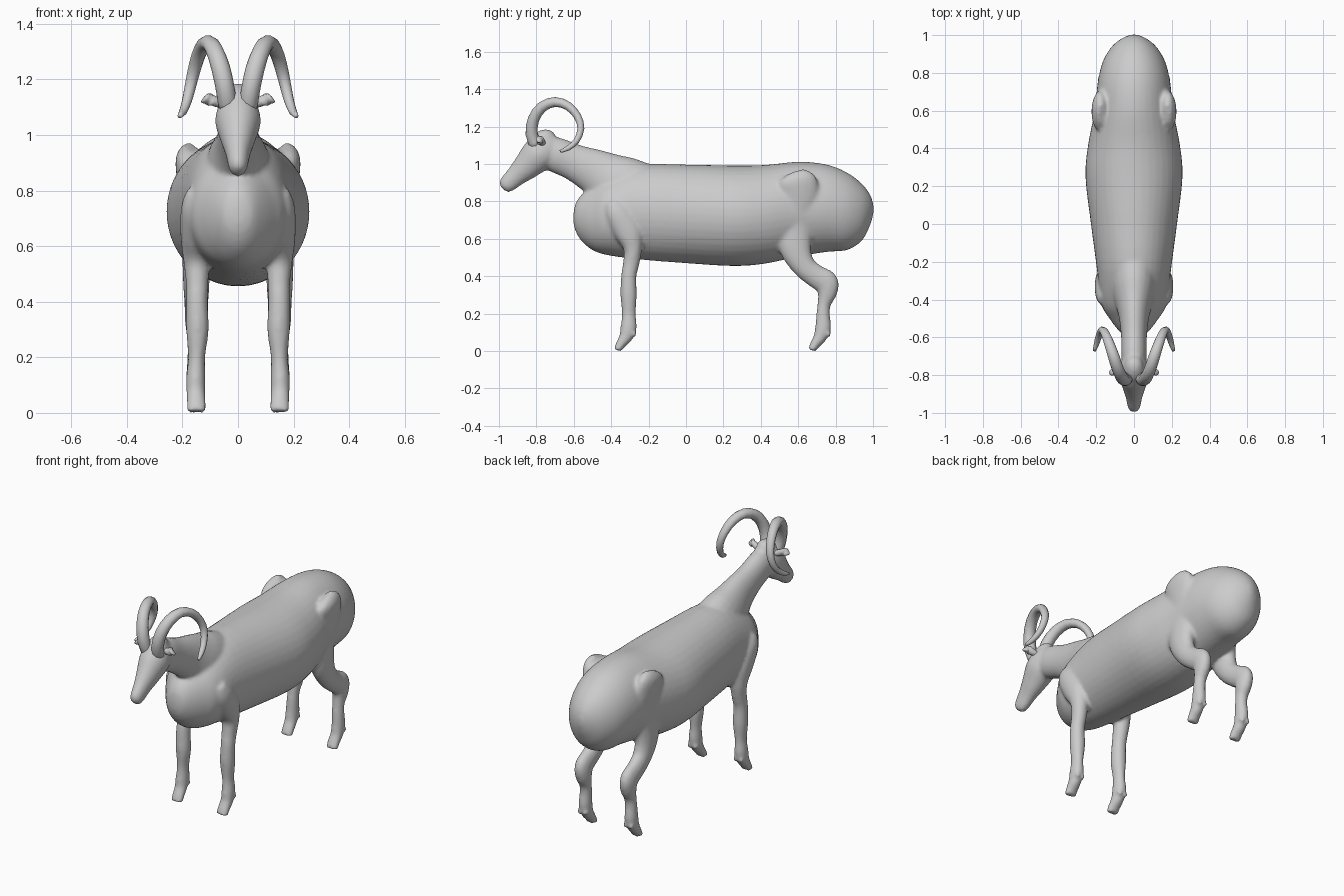
import bpy, bmesh
from mathutils import Vector


def spline(pts, n):
    """Catmull-Rom resampling of equal-length tuples."""
    out = []
    for i in range(len(pts) - 1):
        a, b, c, d = (pts[max(i - 1, 0)], pts[i], pts[i + 1], pts[min(i + 2, len(pts) - 1)])
        for k in range(n):
            t = k / n
            out.append([0.5 * (2 * q + (r - p) * t + (2 * p - 5 * q + 4 * r - s) * t * t
                               + (3 * q - p - 3 * r + s) * t ** 3)
                        for p, q, r, s in zip(a, b, c, d)])
    out.append(list(pts[-1]))
    return out


def loft(bm, pts, sides=24, n=4, mirror=1, upright=False):
    """Skin ellipses (x, y, z, half width, half depth) strung along a path."""
    from math import cos, sin, tau
    pts = spline(pts, n)
    rings = []
    for i, (x, y, z, w, h) in enumerate(pts):
        t = Vector(pts[min(i + 1, len(pts) - 1)][:3]) - Vector(pts[max(i - 1, 0)][:3])
        if upright:
            t = Vector((0, 1, 0))
        t.normalize()
        u = Vector((1, 0, 0))
        u = (u - t * u.dot(t)).normalized()
        v = t.cross(u)
        w, h = max(w, 0.003), max(h, 0.003)
        ring = []
        for k in range(sides):
            a = tau * k / sides
            p = Vector((x, y, z)) + u * w * cos(a) + v * h * sin(a)
            ring.append(bm.verts.new((p.x * mirror, p.y, max(p.z, 0.0))))
        rings.append(ring)
    faces = [bm.faces.new(rings[0]), bm.faces.new(rings[-1])]
    for a, b in zip(rings, rings[1:]):
        for k in range(sides):
            j = (k + 1) % sides
            faces.append(bm.faces.new((a[k], a[j], b[j], b[k])))
    bmesh.ops.recalc_face_normals(bm, faces=faces)


def make(name, bm):
    me = bpy.data.meshes.new(name)
    bm.to_mesh(me)
    bm.free()
    for p in me.polygons:
        p.use_smooth = True
    ob = bpy.data.objects.new(name, me)
    bpy.context.collection.objects.link(ob)
    return ob


# Torso: (y, top, bottom, half width)
torso = [(-.602, .73, .69, .012), (-.592, .785, .645, .05), (-.56, .835, .59, .085),
         (-.50, .88, .54, .13), (-.42, .93, .513, .175), (-.25, .995, .49, .195),
         (0, .997, .47, .228), (.25, .992, .455, .257), (.42, .995, .467, .243),
         (.6, 1.012, .505, .208), (.75, .998, .53, .192), (.86, .955, .54, .165),
         (.94, .895, .59, .117), (.985, .835, .675, .06), (1.003, .78, .74, .012)]
body = bmesh.new()
loft(body, [(0, y, (a + b) / 2, w, (a - b) / 2) for y, a, b, w in torso], 40, 4, upright=True)

# Neck
loft(body, [(0, -.20, .82, .13, .17), (0, -.36, .885, .115, .165), (0, -.48, .955, .082, .125),
            (0, -.60, 1.01, .068, .098), (0, -.71, 1.055, .066, .092), (0, -.79, 1.08, .05, .06)])
# Head with skull bump and tapering muzzle
loft(body, [(0, -.70, 1.145, .03, .03), (0, -.735, 1.10, .066, .085), (0, -.79, 1.05, .082, .092),
            (0, -.85, .99, .064, .075), (0, -.91, .935, .045, .056), (0, -.955, .893, .036, .047),
            (0, -.975, .875, .026, .034), (0, -.982, .868, .008, .01)])
loft(body, [(0, -.71, 1.12, .03, .03), (0, -.745, 1.135, .05, .052), (0, -.80, 1.115, .05, .045),
            (0, -.83, 1.09, .02, .02)])

for s in (1, -1):
    # Front leg: shoulder, knee, fetlock, slanted hoof
    loft(body, [(.165, -.40, .80, .02, .03), (.16, -.37, .74, .045, .065), (.155, -.31, .64, .052, .075),
                (.15, -.285, .55, .047, .05), (.147, -.293, .47, .041, .044), (.148, -.306, .40, .039, .041),
                (.146, -.307, .30, .041, .044), (.149, -.306, .20, .031, .037),
                (.152, -.307, .125, .035, .044), (.152, -.322, .075, .034, .036),
                (.15, -.35, .035, .035, .026), (.15, -.366, .003, .037, .022)], mirror=s)
    # Hind leg: hip bump, thigh, hock, hoof
    loft(body, [(.17, .58, .955, .02, .05), (.178, .59, .92, .045, .10), (.17, .60, .84, .05, .11),
                (.15, .58, .68, .05, .10), (.15, .585, .55, .05, .085), (.15, .63, .455, .047, .064),
                (.15, .695, .40, .043, .062), (.15, .75, .365, .042, .066), (.148, .755, .31, .041, .052),
                (.148, .738, .25, .033, .036), (.15, .733, .19, .033, .037),
                (.152, .733, .125, .035, .043), (.152, .717, .075, .034, .036),
                (.15, .689, .035, .035, .026), (.15, .673, .003, .037, .022)], mirror=s)
    # Dewclaws
    for y in (-.28, .76):
        for x in (.133, .170):
            loft(body, [(x, y - .03, .11, .014, .014), (x, y, .092, .014, .014),
                        (x, y + .014, .082, .009, .009)], 10, 2, mirror=s)
skin = make("body", body)
rm = skin.modifiers.new("blend", "REMESH")
rm.mode = "VOXEL"
rm.voxel_size = 0.01
rm.use_smooth_shade = True
sm = skin.modifiers.new("soften", "SMOOTH")
sm.factor = 0.5
sm.iterations = 7

for s, side in ((1, "left"), (-1, "right")):
    # Curled horn
    horn = bmesh.new()
    loft(horn, [(.035, -.80, 1.09, .034, .034), (.045, -.825, 1.16, .034, .034), (.062, -.815, 1.24, .034, .032),
                (.085, -.77, 1.305, .032, .030), (.108, -.70, 1.332, .030, .027),
                (.132, -.63, 1.31, .027, .024), (.152, -.58, 1.255, .024, .021),
                (.168, -.562, 1.19, .021, .019), (.183, -.585, 1.125, .018, .017),
                (.197, -.63, 1.085, .015, .014), (.21, -.672, 1.068, .008, .008)], 10, 2, mirror=s)
    make("horn_" + side, horn)
    # Small leaf-shaped ear
    ear = bmesh.new()
    up = [(.05, -.765, 1.11, .016, .016), (.075, -.772, 1.118, .018, .019),
          (.10, -.78, 1.127, .016, .024), (.118, -.785, 1.124, .012, .020), (.131, -.787, 1.118, .004, .006)]
    loft(ear, up, 12, 3, mirror=s)
    make("ear_" + side, ear)
